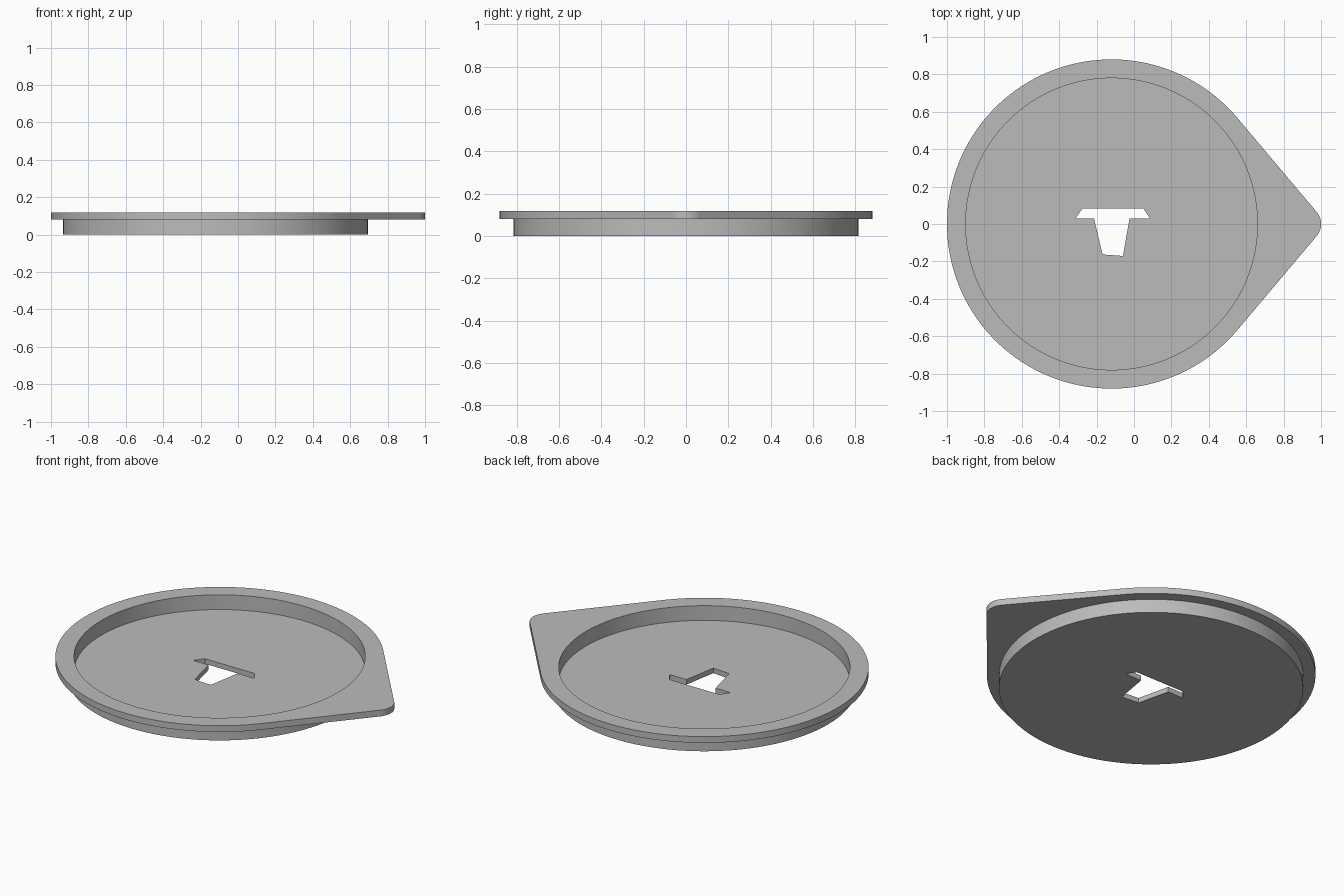
import bpy
import bmesh
from math import acos, cos, sin, pi, radians

cube = bpy.data.objects.get("Cube")
if cube:
    bpy.data.objects.remove(cube, do_unlink=True)

CX = -0.12                                        # centre of the round dish
RIM_R, WALL_R, INNER_R, TIP_R = 0.88, 0.815, 0.78, 0.10
FLOOR_Z, FLANGE_Z, TOP_Z = 0.03, 0.08, 0.117


def arc(cx, radius, start, end, steps):
    return [(cx + radius * cos(start + (end - start) * i / steps),
             radius * sin(start + (end - start) * i / steps)) for i in range(steps + 1)]


def circle(radius):
    return arc(CX, radius, 0, 2 * pi, 160)[:-1]


# Teardrop outline: big circle joined by tangents to a small rounded tip
tip_x = 1 - TIP_R
tangent = acos((RIM_R - TIP_R) / (tip_x - CX))
teardrop = (arc(CX, RIM_R, tangent, 2 * pi - tangent, 128)
            + arc(tip_x, TIP_R, -tangent, tangent, 24))

# Keyed slot through the floor
slot = [(-0.275, 0.083), (0.05, 0.083), (0.085, 0.03), (-0.024, 0.03),
        (-0.059, -0.171), (-0.168, -0.163), (-0.214, 0.03), (-0.313, 0.03)]

bm = bmesh.new()


def loop(points, z):
    verts = [bm.verts.new((x, y, z)) for x, y in points]
    for a, b in zip(verts, verts[1:] + verts[:1]):
        bm.edges.new((a, b))
    return verts


def wall(lower, upper):
    n = len(lower)
    for i in range(n):
        j = (i + 1) % n
        bm.faces.new((lower[i], lower[j], upper[j], upper[i]))


def flat(outer, inner):
    edges = [bm.edges.get((a, b)) for ring in (outer, inner)
             for a, b in zip(ring, ring[1:] + ring[:1])]
    bmesh.ops.triangle_fill(bm, edges=edges, use_beauty=True, use_dissolve=False)


rim_low, rim_top = loop(teardrop, FLANGE_Z), loop(teardrop, TOP_Z)
wall_low, wall_top = loop(circle(WALL_R), 0), loop(circle(WALL_R), FLANGE_Z)
inner_low, inner_top = loop(circle(INNER_R), FLOOR_Z), loop(circle(INNER_R), TOP_Z)
slot_low, slot_top = loop(slot, 0), loop(slot, FLOOR_Z)

# Flat rings: rim top, rim underside, dish floor and base
flat(rim_top, inner_top)
flat(rim_low, wall_top)
flat(inner_low, slot_top)
flat(wall_low, slot_low)

# Upright walls
for low, high in ((rim_low, rim_top), (wall_low, wall_top),
                  (inner_low, inner_top), (slot_low, slot_top)):
    wall(low, high)

bmesh.ops.recalc_face_normals(bm, faces=bm.faces)
mesh = bpy.data.meshes.new("dish_lid")
bm.to_mesh(mesh)
bm.free()

# Plain grey material
grey = bpy.data.materials.new("plain grey")
grey.use_nodes = True
colour = (0.5, 0.5, 0.5, 1)
grey.diffuse_color = colour
grey.node_tree.nodes["Principled BSDF"].inputs["Base Color"].default_value = colour
mesh.materials.append(grey)

lid = bpy.data.objects.new("dish_lid", mesh)
bpy.context.collection.objects.link(lid)
bpy.ops.object.select_all(action="DESELECT")
lid.select_set(True)
bpy.context.view_layer.objects.active = lid
bpy.ops.object.shade_smooth_by_angle(angle=radians(30))
